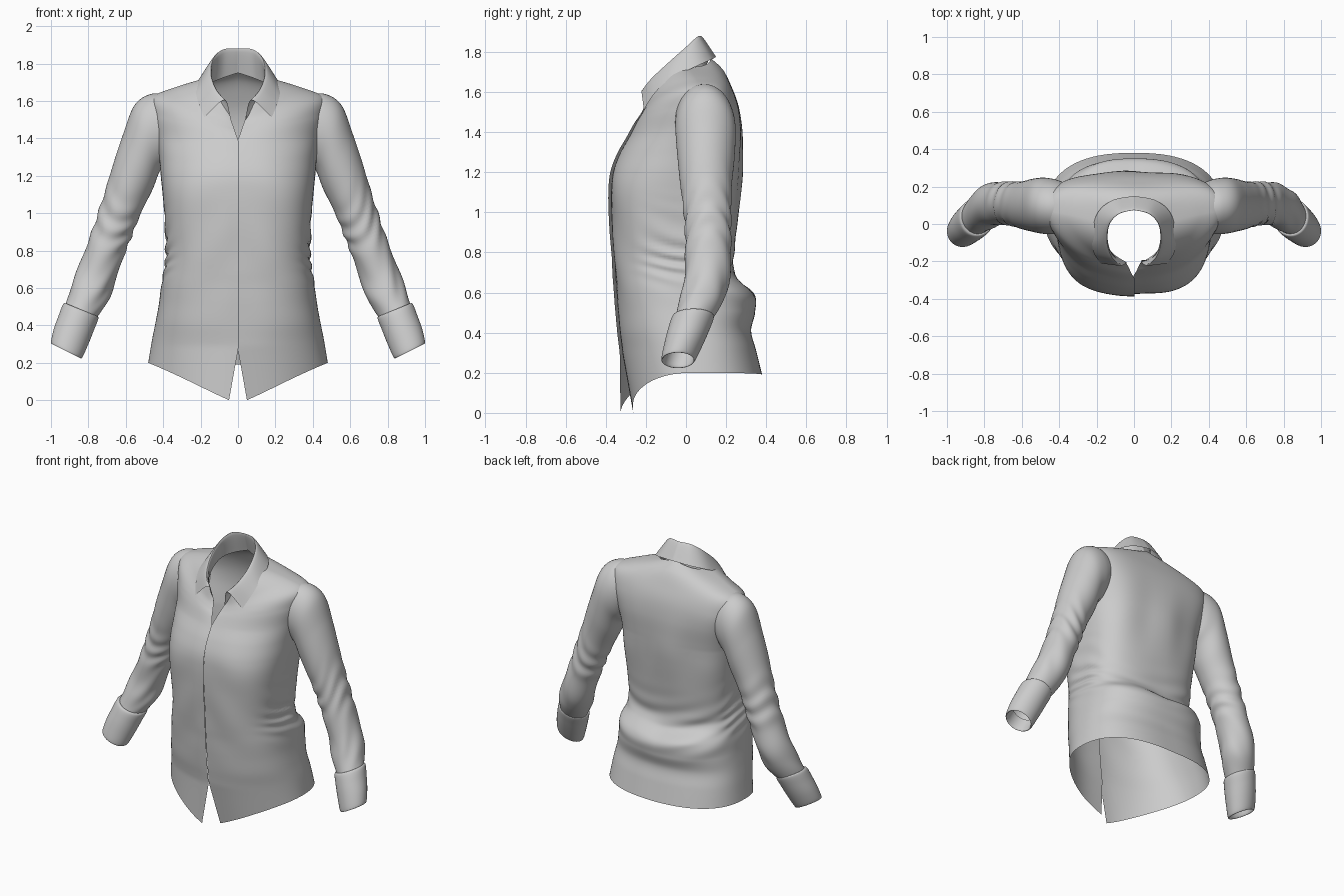
import bpy, bmesh
from math import sin, cos, pi, exp


def spline(keys, t):
    """Catmull-Rom through tuples, t in 0..1"""
    n = len(keys) - 1
    i = min(int(t * n), n - 1)
    f = t * n - i
    a, b, c, d = (keys[min(max(i + k, 0), n)] for k in (-1, 0, 1, 2))
    return [0.5 * (2 * q + (r - p) * f + (2 * p - 5 * q + 4 * r - s) * f * f
                   + (3 * q - p - 3 * r + s) * f ** 3)
            for p, q, r, s in zip(a, b, c, d)]


def grid(name, rows, closed=False, skip=None):
    """Skin a list of point rows into a smooth sheet or tube"""
    bm = bmesh.new()
    vs = [[bm.verts.new(p) for p in row] for row in rows]
    m = len(rows[0])
    for r0, r1 in zip(vs, vs[1:]):
        for j in range(m if closed else m - 1):
            k = (j + 1) % m
            quad = (r0[j], r0[k], r1[k], r1[j])
            mid = sum((v.co for v in quad), quad[0].co * 0) / 4
            if not (skip and skip(mid)):
                bm.faces.new(quad)
    bmesh.ops.delete(bm, geom=[v for v in bm.verts if not v.link_faces], context='VERTS')
    bmesh.ops.recalc_face_normals(bm, faces=bm.faces)
    me = bpy.data.meshes.new(name)
    bm.to_mesh(me)
    bm.free()
    ob = bpy.data.objects.new(name, me)
    bpy.context.collection.objects.link(ob)
    bpy.ops.object.select_all(action='DESELECT')
    ob.select_set(True)
    bpy.context.view_layer.objects.active = ob
    bpy.ops.object.shade_smooth_by_angle(angle=0.9)
    return ob


def bump(x, c, w):
    return exp(-((x - c) / w) ** 2)


def spow(v, p):
    return abs(v) ** p * (1 if v >= 0 else -1)


# Body: half width, front y, back y, side y, front z, side z, back z, squareness
BODY = [
    (.480, -.295, .380, .03, .00, .20, .19, 2.1),
    (.460, -.322, .350, .03, .28, .32, .31, 2.2),
    (.440, -.336, .325, .02, .40, .42, .41, 2.4),
    (.422, -.345, .345, .01, .51, .52, .50, 2.5),
    (.409, -.352, .338, .00, .61, .62, .59, 2.6),
    (.394, -.360, .248, -.02, .69, .70, .67, 2.6),
    (.385, -.366, .238, -.02, .78, .78, .77, 2.7),
    (.390, -.375, .255, -.02, .95, .95, .95, 2.8),
    (.403, -.380, .270, -.01, 1.10, 1.10, 1.10, 2.8),
    (.413, -.371, .278, .01, 1.20, 1.20, 1.20, 2.6),
    (.422, -.338, .280, .04, 1.29, 1.30, 1.30, 2.4),
    (.440, -.292, .278, .06, 1.37, 1.41, 1.42, 2.1),
    (.465, -.258, .262, .07, 1.43, 1.52, 1.53, 1.9),
    (.465, -.235, .230, .07, 1.46, 1.615, 1.62, 1.7),
    (.350, -.215, .185, .05, 1.49, 1.668, 1.71, 1.7),
    (.165, -.200, .122, .01, 1.52, 1.725, 1.77, 2.0),
]


def body_point(row, th):
    w, yf, yb, ys, zf, zs, zb, n = row
    c, s = cos(th), sin(th)
    if s > 0:
        n = max(n, 2.5) + .7 * bump(zs, 1.5, .16)
    k = abs(c) ** (2 / n)
    x = w * spow(c, 2 / n)
    y = ys + (yb - ys if s > 0 else ys - yf) * spow(s, 2 / n)
    ze = zb if s > 0 else zf
    z = ze + (zs - ze) * k
    # cloth folds: sagging lower back, crumpled side seams, soft upper back
    back, side = max(0, s), k ** 18
    f = .022 * back * bump(z, .70, .13) * sin(48 * (z - .7 * x * x + .06 * x) + 1.5 * sin(5 * x))
    f += .020 * side * bump(z, .80, .15) * sin(70 * z + 9 * s + 2 * sin(17 * z) + (2 if x > 0 else 0))
    f += .025 * back * bump(z, 1.2, .25) * sin(19 * x + 2 * z)
    f += .008 * max(0, -s) * bump(z, .8, .3) * sin(14 * z + 18 * abs(x))
    x, y = x * (1 + f), ys + (y - ys) * (1 + f)
    # front opening spreads at hem and throat; the two fronts overlap between
    left, front = (1 if th < pi / 2 else -1), max(0, -s)
    hem = max(0, 1 - z / .29)
    gap = .052 * hem + .045 * min(1, max(0, (z - 1.38) / .13)) - .004
    x += left * gap * front ** 4
    y += left * (.025 * hem * front ** 2 + .007 * front ** 30)
    return x, y, z


def in_armhole(p):
    return abs(p.x) > .385 and ((p.y - .09) / .11) ** 2 + ((p.z - 1.45) / .14) ** 2 < 1


COLS, ROWS = 120, 150
grid("shirt_body", [[body_point(spline(BODY, i / ROWS), -pi / 2 + 2 * pi * j / COLS)
                     for j in range(COLS + 1)] for i in range(ROWS + 1)], skip=in_armhole)

# Sleeve and cuff rings: outer x, outer z, inner x, inner z, centre y, half depth
SLEEVE = [
    (.37, 1.635, .365, 1.29, .085, .135), (.47, 1.636, .385, 1.26, .093, .147),
    (.555, 1.575, .42, 1.22, .098, .150),
    (.615, 1.42, .455, 1.13, .10, .142), (.665, 1.27, .50, 1.04, .10, .130),
    (.71, 1.12, .54, .95, .105, .120), (.755, .98, .575, .86, .11, .114),
    (.80, .85, .61, .77, .11, .114), (.85, .72, .655, .64, .105, .114),
    (.895, .60, .695, .53, .08, .11), (.922, .51, .755, .44, .04, .095)]
CUFF = [
    (.915, .515, .765, .45, .037, .085), (.934, .515, .746, .44, .035, .104),
    (.960, .45, .770, .375, .012, .103), (.985, .38, .80, .30, -.013, .096),
    (1.00, .31, .833, .228, -.038, .085), (.988, .308, .842, .238, -.036, .076),
    (.965, .37, .808, .305, -.012, .080)]


def tube(keys, side, steps, wrinkle=0):
    rows = []
    for i in range(steps + 1):
        t = i / steps
        ox, oz, ix, iz, cy, ry = spline(keys, t)
        ring = []
        for j in range(48):
            a = 2 * pi * j / 48
            amp = wrinkle * (bump(t, .60, .12) + .8 * bump(t, .86, .09))
            f = 1 + amp * sin(48 * t + 3 * sin(a + side) + 2 * cos(2 * a) + 2 * sin(11 * t))
            u = cos(a) * f / 2
            ring.append((side * ((ox + ix) / 2 + u * (ox - ix)),
                         cy + ry * f * sin(a), (oz + iz) / 2 + u * (oz - iz)))
        rows.append(ring)
    return rows


for side, label in ((1, "left"), (-1, "right")):
    grid(label + "_sleeve", tube(SLEEVE, side, 80, .045), closed=True)
    grid(label + "_cuff", tube(CUFF, side, 36), closed=True)

# Collar from centre back to front: stand seam, fold line, leaf edge
COLLAR = [
    (0, .110, 1.75, 0, .075, 1.88, 0, .15, 1.775),
    (.09, .085, 1.72, .08, .055, 1.875, .12, .125, 1.762),
    (.145, .02, 1.69, .132, 0, 1.825, .20, .05, 1.728),
    (.148, -.08, 1.64, .145, -.09, 1.745, .224, -.08, 1.665),
    (.12, -.15, 1.58, .12, -.175, 1.665, .214, -.155, 1.595),
    (.04, -.205, 1.50, .072, -.222, 1.605, .18, -.21, 1.512)]


def collar_row(u):
    p = spline(COLLAR, abs(u))
    pts = [spline([p[0:3], p[3:6], p[6:9]], k / 16) for k in range(17)]
    return [(x if u >= 0 else -x, y, z) for x, y, z in pts]


grid("collar", [collar_row(i / 40) for i in range(-40, 41)])
